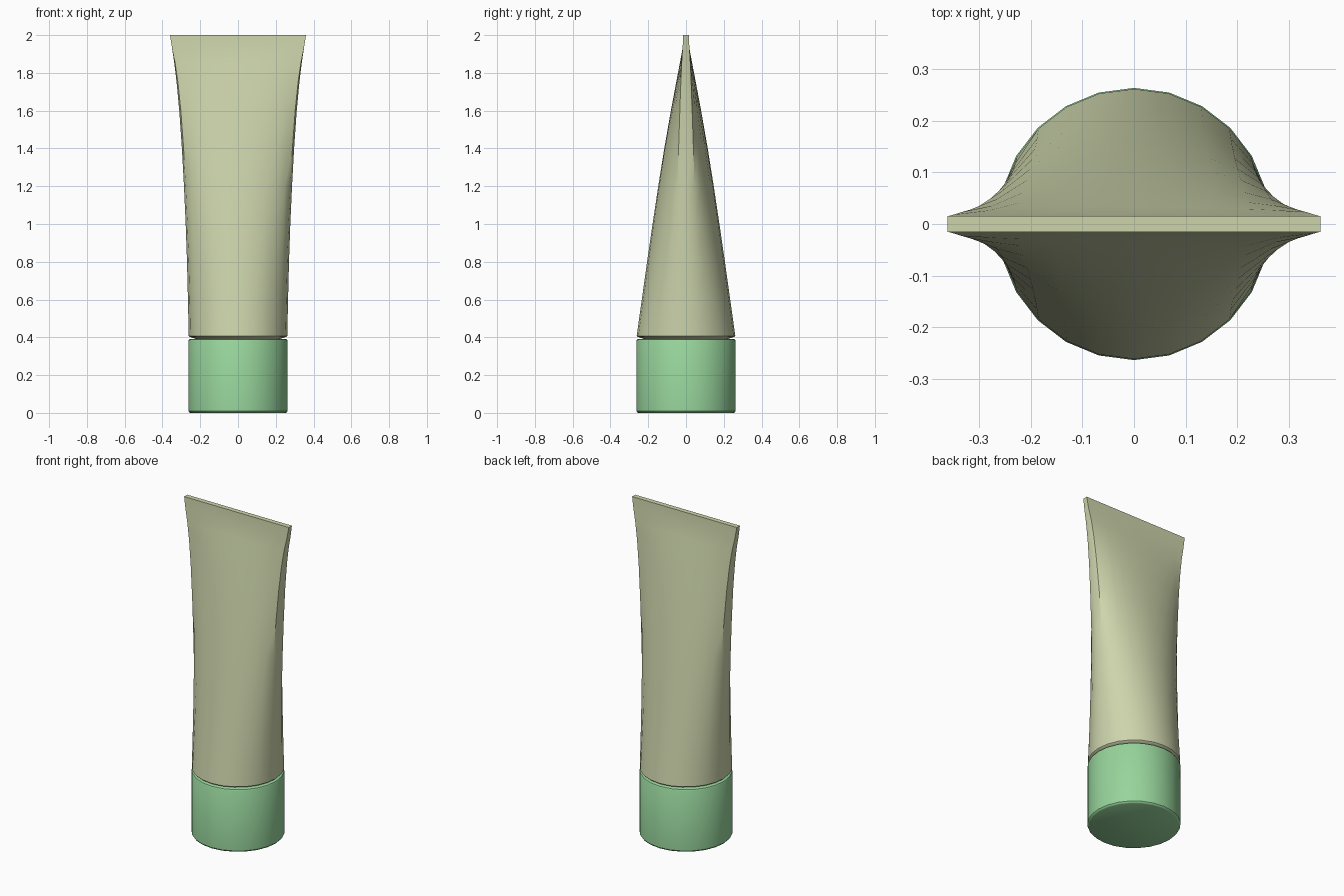
import bpy, bmesh, math

if "Cube" in bpy.data.objects:
    bpy.data.objects.remove(bpy.data.objects["Cube"])

N = 24  # sides of the round sections


def material(name, rgb):
    m = bpy.data.materials.new(name)
    m.diffuse_color = (*rgb, 1)
    m.use_nodes = True
    m.node_tree.nodes["Principled BSDF"].inputs["Base Color"].default_value = m.diffuse_color
    return m


def ring(z, hx, hy, w):
    """Ellipse blended by w towards a flat rectangle."""
    pts = []
    for i in range(N):
        a = 2 * math.pi * i / N
        c, s = math.cos(a), math.sin(a)
        k = i % (N // 2)
        if k == 0:
            fx, fy = (1 if i == 0 else -1), 0
        else:
            half = N // 4
            sign = 1 if i < N // 2 else -1
            fx, fy = sign * (half - k) / (half - 1), sign
        pts.append((hx * (c + (fx - c) * w), hy * (s + (fy - s) * w), z))
    return pts


def loft(name, rings, mat, angle):
    bm = bmesh.new()
    loops = [[bm.verts.new(p) for p in r] for r in rings]
    for a, b in zip(loops, loops[1:]):
        for i in range(N):
            j = (i + 1) % N
            bm.faces.new((a[i], a[j], b[j], b[i]))
    bm.faces.new(loops[0][::-1])
    bm.faces.new(loops[-1])
    bmesh.ops.recalc_face_normals(bm, faces=bm.faces)
    mesh = bpy.data.meshes.new(name)
    bm.to_mesh(mesh)
    bm.free()
    ob = bpy.data.objects.new(name, mesh)
    bpy.context.collection.objects.link(ob)
    mesh.materials.append(mat)
    bpy.ops.object.select_all(action='DESELECT')
    ob.select_set(True)
    bpy.context.view_layer.objects.active = ob
    bpy.ops.object.shade_smooth_by_angle(angle=math.radians(angle))
    return ob


cream = material("pale_olive", (0.61, 0.66, 0.41))
green = material("soft_green", (0.31, 0.66, 0.33))

# screw cap with small bevelled rims
cap = [(0, 0.252), (0.003, 0.258), (0.01, 0.263), (0.382, 0.263),
       (0.389, 0.259), (0.392, 0.252)]
loft("cap", [ring(z, r, r, 0) for z, r in cap], green, 35)

# tube body: shoulder, round base, flattening to the crimped seal
body = [(0.385, 0.20, 0.20, 0), (0.402, 0.255, 0.255, 0), (0.408, 0.261, 0.261, 0),
        (0.6, 0.265, 0.234, 0.0), (0.8, 0.270, 0.206, 0.01), (1.0, 0.277, 0.177, 0.03),
        (1.2, 0.286, 0.147, 0.06), (1.4, 0.297, 0.115, 0.11), (1.6, 0.311, 0.080, 0.2),
        (1.75, 0.325, 0.052, 0.36), (1.85, 0.337, 0.033, 0.6), (1.93, 0.349, 0.018, 1),
        (2.0, 0.36, 0.015, 1)]
loft("tube_body", [ring(*s) for s in body], cream, 35)
